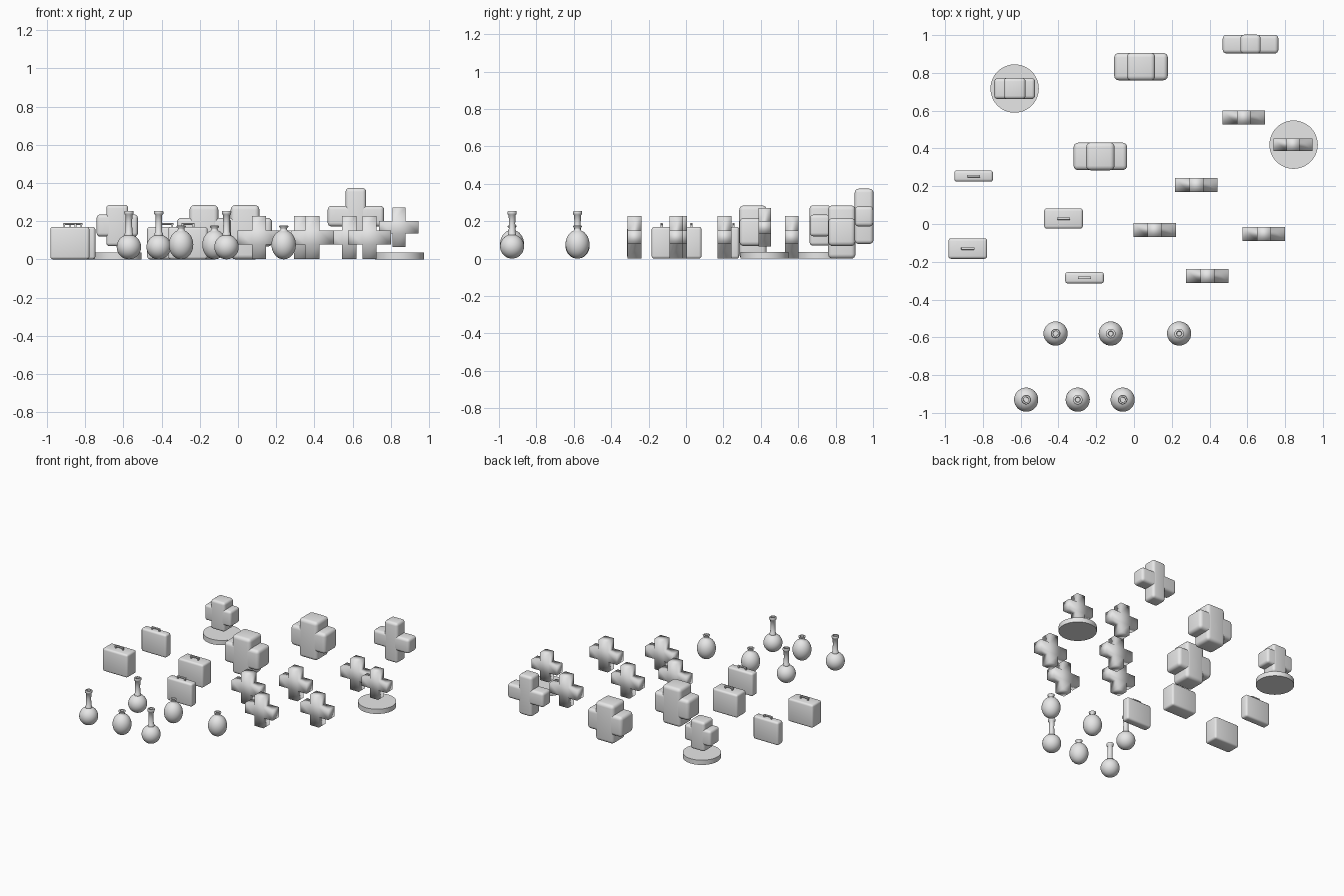
import bpy, bmesh, math
from mathutils import Vector, Matrix

if "Cube" in bpy.data.objects:
    bpy.data.objects.remove(bpy.data.objects["Cube"], do_unlink=True)

grey = bpy.data.materials.new("plain grey")
grey.use_nodes = True
grey.diffuse_color = (0.8, 0.8, 0.8, 1)
grey.node_tree.nodes["Principled BSDF"].inputs["Base Color"].default_value = (0.8, 0.8, 0.8, 1)


def finish(name, bm, location, smooth_angle):
    """Turn a bmesh into a placed, shaded object."""
    bmesh.ops.recalc_face_normals(bm, faces=bm.faces)
    mesh = bpy.data.meshes.new(name)
    bm.to_mesh(mesh)
    bm.free()
    mesh.materials.append(grey)
    obj = bpy.data.objects.new(name, mesh)
    obj.location = location
    bpy.context.collection.objects.link(obj)
    bpy.ops.object.select_all(action='DESELECT')
    obj.select_set(True)
    bpy.context.view_layer.objects.active = obj
    bpy.ops.object.shade_smooth_by_angle(angle=math.radians(smooth_angle))
    return obj


def add_box(bm, size, centre=(0, 0, 0), bevel=0.0, segments=3):
    """Add a box, with rounded edges if asked."""
    part = bmesh.new()
    bmesh.ops.create_cube(part, size=1)
    bmesh.ops.scale(part, vec=size, verts=part.verts)
    if bevel:
        bmesh.ops.bevel(part, geom=part.edges[:], offset=bevel, segments=segments,
                        profile=0.5, affect='EDGES')
    bmesh.ops.translate(part, vec=centre, verts=part.verts)
    temp = bpy.data.meshes.new("temp")
    part.to_mesh(temp)
    part.free()
    bm.from_mesh(temp)
    bpy.data.meshes.remove(temp)


def rounded_cross(name, location, span, arm, depth, bevel):
    bm = bmesh.new()
    add_box(bm, (arm, depth, span), bevel=bevel, segments=4)
    add_box(bm, (span, depth * 0.985, arm), bevel=bevel, segments=4)
    finish(name, bm, location, 40)


def sharp_cross(name, location, span, arm, depth):
    """One cube with its four sides pulled out, shaded softly."""
    bm = bmesh.new()
    bmesh.ops.create_cube(bm, size=1)
    bmesh.ops.scale(bm, vec=(arm, depth, arm), verts=bm.verts)
    reach = (span - arm) / 2
    sides = [f for f in bm.faces if abs(f.normal.y) < 0.5]
    for face in sides:
        move = face.normal * reach
        new = bmesh.ops.extrude_face_region(bm, geom=[face])["geom"]
        verts = [g for g in new if isinstance(g, bmesh.types.BMVert)]
        bmesh.ops.translate(bm, vec=move, verts=verts)
        if face.is_valid:
            bmesh.ops.delete(bm, geom=[face], context='FACES_ONLY')
    finish(name, bm, location, 180)


def pedestal(name, x, y):
    bm = bmesh.new()
    bmesh.ops.create_cone(bm, cap_ends=True, segments=48, radius1=0.128, radius2=0.128,
                          depth=0.035, matrix=Matrix.Translation((0, 0, 0.0175)))
    finish(name, bm, (x, y, 0), 40)


def suitcase(name, x, y, depth):
    bm = bmesh.new()
    add_box(bm, (0.205, depth, 0.17), (0, 0, 0.085), 0.014)
    finish(name, bm, (x, y, 0), 40)
    # handle: grip on two posts
    bm = bmesh.new()
    add_box(bm, (0.07, 0.013, 0.009), (0, 0, 0.185), 0.002, 2)
    for side in (-1, 1):
        add_box(bm, (0.009, 0.012, 0.022), (side * 0.029, 0, 0.174))
    finish(name + "_handle", bm, (x, y, 0), 40)


def lathe(name, x, y, profile):
    bm = bmesh.new()
    verts = [bm.verts.new((r, 0, z)) for r, z in profile]
    edges = [bm.edges.new(pair) for pair in zip(verts, verts[1:])]
    bmesh.ops.spin(bm, geom=verts + edges, cent=(0, 0, 0), axis=(0, 0, 1),
                   angle=math.tau, steps=32)
    bmesh.ops.remove_doubles(bm, verts=bm.verts, dist=0.0002)
    finish(name, bm, (x, y, 0), 50)


def bulb(rx, rz, stop):
    """Points of an ellipse from the bottom pole up to an angle."""
    return [(rx * math.sin(math.radians(stop) * i / 16),
             rz - rz * math.cos(math.radians(stop) * i / 16)) for i in range(17)]


# Rounded crosses
rounded_cross("large_round_cross_back", (0.037, 0.833, 0.142), 0.284, 0.15, 0.147, 0.024)
rounded_cross("large_round_cross_middle", (-0.178, 0.358, 0.142), 0.284, 0.15, 0.147, 0.024)
rounded_cross("floating_round_cross", (0.617, 0.952, 0.226), 0.295, 0.108, 0.1, 0.02)
rounded_cross("pedestal_round_cross", (-0.632, 0.717, 0.177), 0.216, 0.115, 0.112, 0.018)
pedestal("round_cross_pedestal", -0.632, 0.717)

# Sharp crosses
for i, (x, y) in enumerate([(0.582, 0.565), (0.33, 0.206), (0.109, -0.032),
                            (0.688, -0.052), (0.389, -0.275)]):
    sharp_cross(f"sharp_cross_{i + 1}", (x, y, 0.114), 0.225, 0.074, 0.074)
sharp_cross("pedestal_sharp_cross", (0.842, 0.42, 0.168), 0.206, 0.067, 0.067)
pedestal("sharp_cross_pedestal", 0.845, 0.42)

# Suitcases
for i, (x, y, depth) in enumerate([(-0.88, -0.13, 0.108), (-0.849, 0.254, 0.06),
                                   (-0.373, 0.029, 0.108), (-0.262, -0.285, 0.06)]):
    suitcase(f"suitcase_{i + 1}", x, y, depth)

# Long-necked flasks
long_flask = bulb(0.064, 0.065, 160) + [
    (0.022, 0.136), (0.018, 0.141), (0.017, 0.19), (0.018, 0.232), (0.024, 0.237),
    (0.025, 0.25), (0.022, 0.254), (0.014, 0.254), (0.013, 0.15), (0, 0.15)]
for i, (x, y) in enumerate([(-0.571, -0.93), (-0.415, -0.58), (-0.06, -0.93)]):
    lathe(f"long_flask_{i + 1}", x, y, long_flask)

# Short-necked flasks
short_flask = bulb(0.064, 0.077, 162) + [
    (0.017, 0.156), (0.017, 0.163), (0.024, 0.169), (0.025, 0.174),
    (0.022, 0.176), (0.014, 0.176), (0.012, 0.155), (0, 0.155)]
for i, (x, y) in enumerate([(-0.298, -0.93), (-0.123, -0.58), (0.239, -0.58)]):
    lathe(f"short_flask_{i + 1}", x, y, short_flask)
